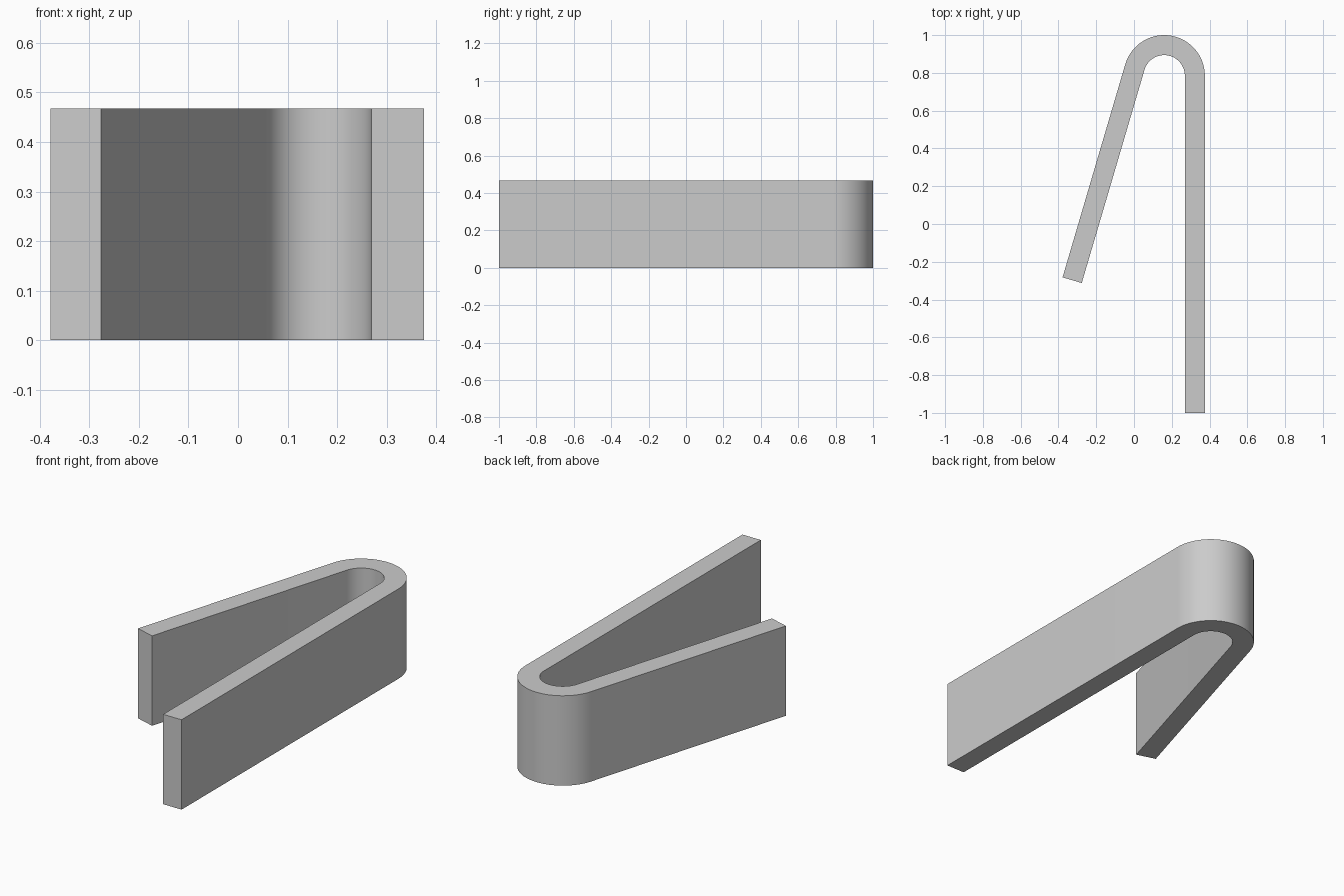
import bpy, bmesh, math
from mathutils import Vector

cube = bpy.data.objects.get("Cube")
if cube:
    bpy.data.objects.remove(cube, do_unlink=True)

HEIGHT = 0.468
CENTRE = Vector((0.16, 0.785))     # centre of the bend
OUTER, INNER = 0.215, 0.109        # bend radii
SPLAY = math.radians(16.4)         # lean of the short leg
SHORT = 1.176                      # straight length of the short leg
SEGMENTS = 48

grey = bpy.data.materials.new("light_grey")
grey.use_nodes = True
colour = (0.6, 0.6, 0.6, 1)
grey.diffuse_color = colour
grey.node_tree.nodes["Principled BSDF"].inputs["Base Color"].default_value = colour


def edge_line(radius):
    """One edge of the strip: long leg tip, bend, short leg tip."""
    sweep = math.pi - SPLAY
    arc = [CENTRE + radius * Vector((math.cos(a), math.sin(a)))
           for a in (sweep * i / SEGMENTS for i in range(SEGMENTS + 1))]
    long_tip = Vector((CENTRE.x + radius, -1))
    short_tip = arc[-1] - SHORT * Vector((math.sin(SPLAY), math.cos(SPLAY)))
    return [long_tip] + arc + [short_tip]


# Bent strip: closed outline extruded upward
outline = edge_line(OUTER) + edge_line(INNER)[::-1]
bm = bmesh.new()
base = bm.faces.new([bm.verts.new((p.x, p.y, 0)) for p in outline])
result = bmesh.ops.extrude_face_region(bm, geom=[base], use_keep_orig=True)
top = [v for v in result["geom"] if isinstance(v, bmesh.types.BMVert)]
bmesh.ops.translate(bm, verts=top, vec=(0, 0, HEIGHT))
bmesh.ops.recalc_face_normals(bm, faces=bm.faces)

mesh = bpy.data.meshes.new("bent_clip")
bm.to_mesh(mesh)
bm.free()
mesh.materials.append(grey)
clip = bpy.data.objects.new("bent_clip", mesh)
bpy.context.collection.objects.link(clip)

# Smooth bend with crisp rims
bpy.ops.object.select_all(action="DESELECT")
clip.select_set(True)
bpy.context.view_layer.objects.active = clip
bpy.ops.object.shade_smooth_by_angle(angle=math.radians(30))
